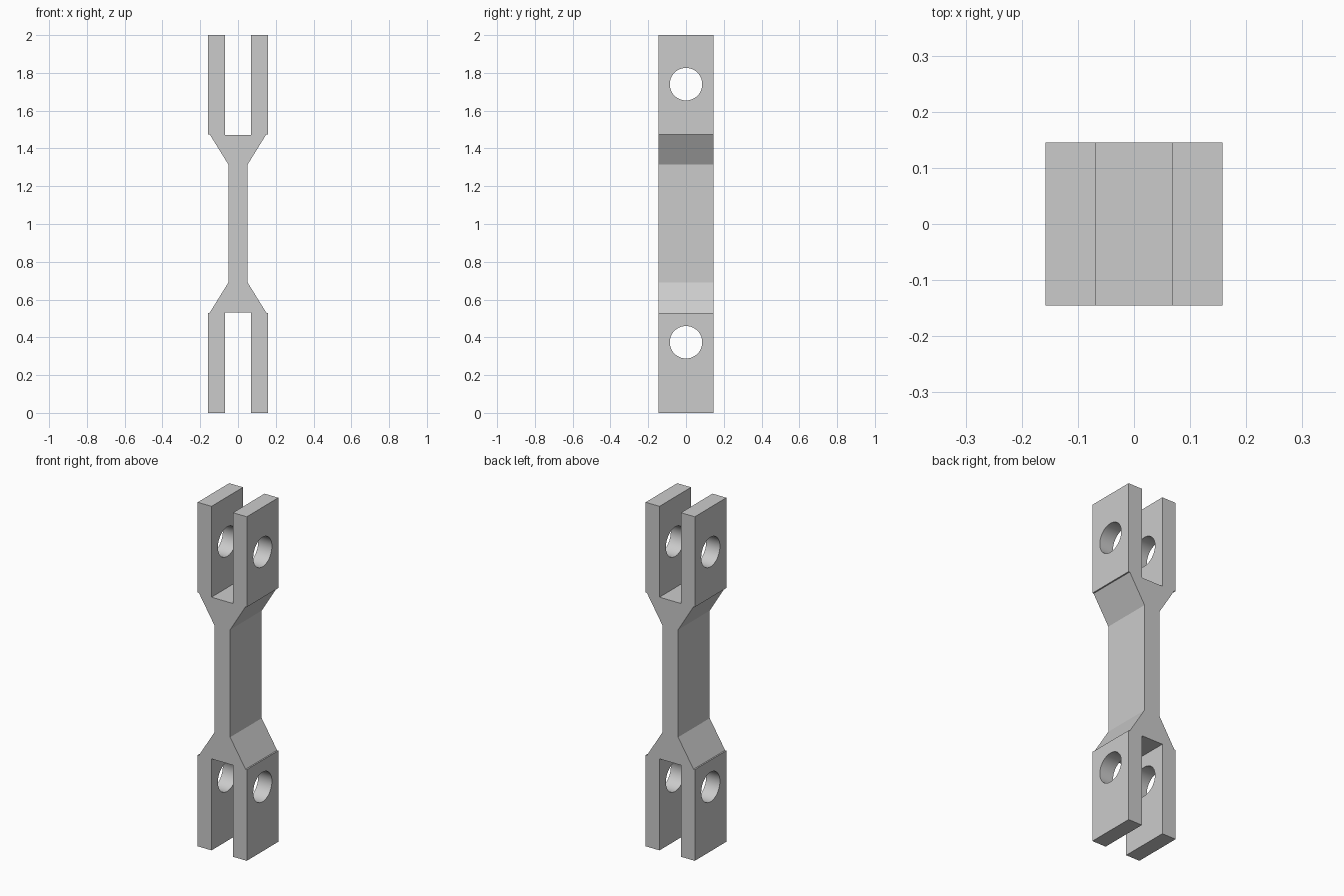
import bpy
import bmesh
import math
from mathutils import Matrix

if "Cube" in bpy.data.objects:
    bpy.data.objects.remove(bpy.data.objects["Cube"], do_unlink=True)

DEPTH = 0.29
HOLE_RADIUS = 0.086
HOLE_HEIGHTS = (0.374, 1.74)

grey = bpy.data.materials.new("plain grey")
grey.use_nodes = True
colour = (0.6, 0.6, 0.6, 1)
grey.diffuse_color = colour
grey.node_tree.nodes["Principled BSDF"].inputs["Base Color"].default_value = colour


def finish(name, bm):
    mesh = bpy.data.meshes.new(name)
    bmesh.ops.recalc_face_normals(bm, faces=bm.faces)
    bm.to_mesh(mesh)
    bm.free()
    mesh.materials.append(grey)
    obj = bpy.data.objects.new(name, mesh)
    bpy.context.collection.objects.link(obj)
    return obj


# Double fork outline: right half from the bottom slot up to the top slot
half = [(0.069, 0.532), (0.069, 0), (0.158, 0), (0.158, 0.53), (0.15, 0.53),
        (0.051, 0.69), (0.051, 1.315), (0.15, 1.475), (0.158, 1.475),
        (0.158, 2), (0.069, 2), (0.069, 1.472)]
outline = half + [(-x, z) for x, z in reversed(half)]

# Extrude the outline through the depth
bm = bmesh.new()
face = bm.faces.new([bm.verts.new((x, -DEPTH / 2, z)) for x, z in outline])
result = bmesh.ops.extrude_face_region(bm, geom=[face])
moved = [v for v in result["geom"] if isinstance(v, bmesh.types.BMVert)]
bmesh.ops.translate(bm, verts=moved, vec=(0, DEPTH, 0))
link = finish("double_fork_link", bm)

# Pin holes through both forks
bm = bmesh.new()
for z in HOLE_HEIGHTS:
    place = Matrix.Translation((0, 0, z)) @ Matrix.Rotation(math.pi / 2, 4, "Y")
    bmesh.ops.create_cone(bm, cap_ends=True, segments=48, radius1=HOLE_RADIUS,
                          radius2=HOLE_RADIUS, depth=0.6, matrix=place)
cutter = finish("pin_hole_cutter", bm)
cutter.hide_render = True

bpy.ops.object.select_all(action="DESELECT")
link.select_set(True)
bpy.context.view_layer.objects.active = link
cut = link.modifiers.new("pin_holes", "BOOLEAN")
cut.operation = "DIFFERENCE"
cut.solver = "EXACT"
cut.object = cutter
bpy.ops.object.modifier_apply(modifier=cut.name)
bpy.data.objects.remove(cutter, do_unlink=True)

# Smooth bores, crisp edges
bpy.ops.object.shade_smooth_by_angle(angle=math.radians(25))
